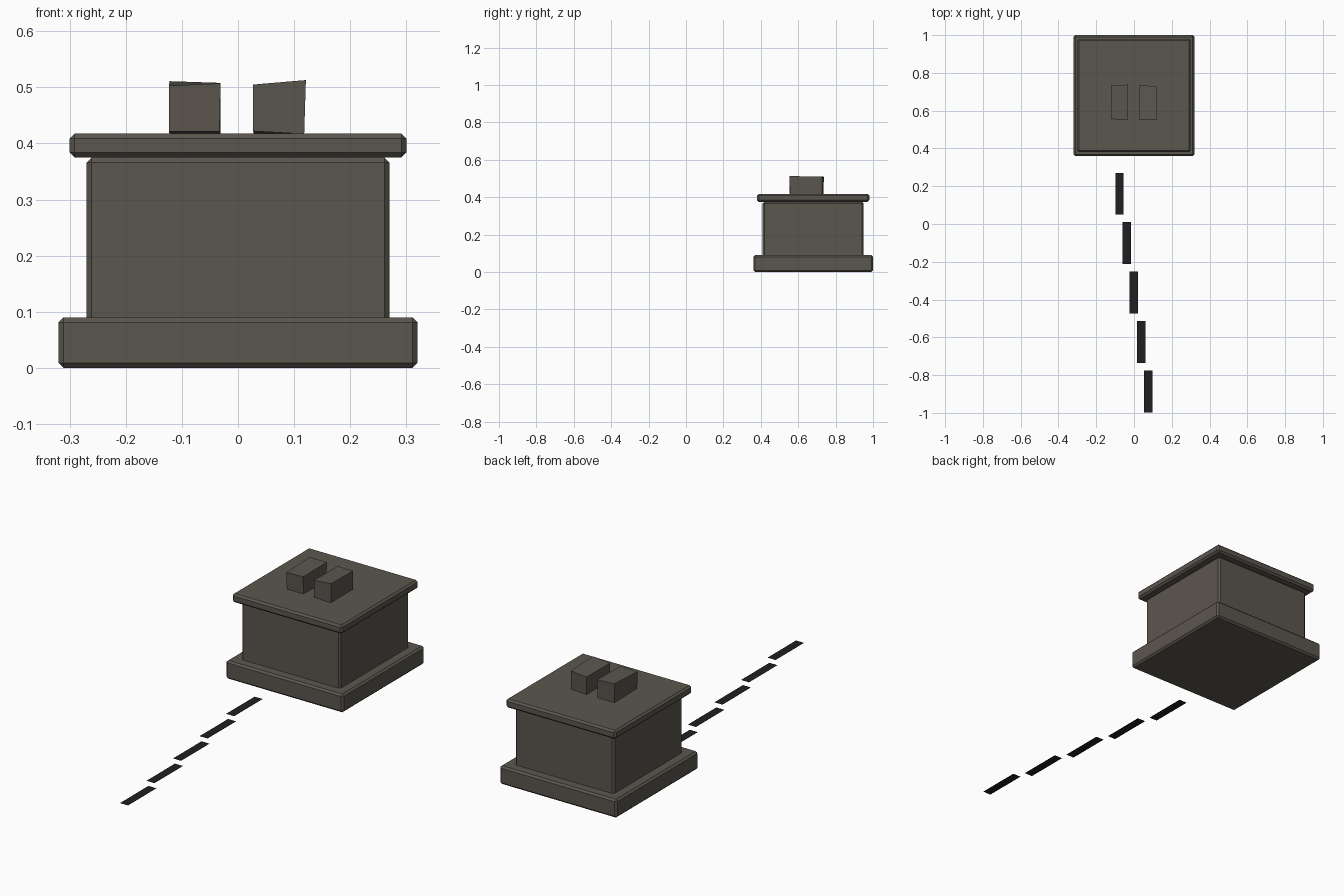
import bpy, bmesh

if "Cube" in bpy.data.objects:
    bpy.data.objects.remove(bpy.data.objects["Cube"])


def material(name, rgb):
    m = bpy.data.materials.new(name)
    m.diffuse_color = (*rgb, 1)
    m.use_nodes = True
    m.node_tree.nodes["Principled BSDF"].inputs["Base Color"].default_value = m.diffuse_color
    return m


STONE = material("dark stone", (0.105, 0.095, 0.077))
PAINT = material("black paint", (0.014, 0.014, 0.015))


def add_object(name, bm, mat):
    bmesh.ops.recalc_face_normals(bm, faces=bm.faces)
    me = bpy.data.meshes.new(name)
    bm.to_mesh(me)
    bm.free()
    me.materials.append(mat)
    ob = bpy.data.objects.new(name, me)
    bpy.context.collection.objects.link(ob)
    return ob


def slab(name, half, z0, z1, bevel, cy=0.68):
    """Square chamfered block centred on the plinth axis."""
    bm = bmesh.new()
    bmesh.ops.create_cube(bm, size=1)
    for v in bm.verts:
        v.co = (v.co.x * 2 * half, cy + v.co.y * 2 * half, z0 if v.co.z < 0 else z1)
    bmesh.ops.bevel(bm, geom=bm.edges[:], offset=bevel, segments=1, affect='EDGES')
    return add_object(name, bm, STONE)


def chunk(name, bottom, top):
    """Rough broken block from its four bottom and four top corners."""
    bm = bmesh.new()
    b = [bm.verts.new(p) for p in bottom]
    t = [bm.verts.new(p) for p in top]
    bm.faces.new(b[::-1])
    bm.faces.new(t)
    for i in range(4):
        j = (i + 1) % 4
        bm.faces.new((b[i], b[j], t[j], t[i]))
    return add_object(name, bm, STONE)


# Stepped plinth
slab("plinth_base", 0.32, 0.0, 0.09, 0.009)
slab("plinth_body", 0.27, 0.08, 0.375, 0.009)
slab("plinth_cap", 0.30, 0.375, 0.418, 0.009)

# Broken stumps on the cap
chunk("left_stump",
      [(-0.123, 0.556, 0.421), (-0.033, 0.556, 0.421), (-0.031, 0.733, 0.417), (-0.122, 0.733, 0.417)],
      [(-0.123, 0.555, 0.503), (-0.031, 0.553, 0.507), (-0.031, 0.738, 0.508), (-0.122, 0.733, 0.511)])
chunk("right_stump",
      [(0.027, 0.553, 0.422), (0.118, 0.556, 0.417), (0.117, 0.728, 0.417), (0.028, 0.735, 0.418)],
      [(0.027, 0.553, 0.505), (0.121, 0.553, 0.513), (0.118, 0.728, 0.509), (0.028, 0.737, 0.505)])

# Dashed line on the ground, drifting sideways toward the front
for i in range(5):
    cx, cy = -0.077 + i * 0.0382, 0.16 - i * 0.2616
    bm = bmesh.new()
    bm.faces.new([bm.verts.new((cx + sx * 0.022, cy + sy * 0.111, 0.005))
                  for sx, sy in ((-1, -1), (1, -1), (1, 1), (-1, 1))])
    dash = add_object(f"ground_dash_{i + 1}", bm, PAINT)
